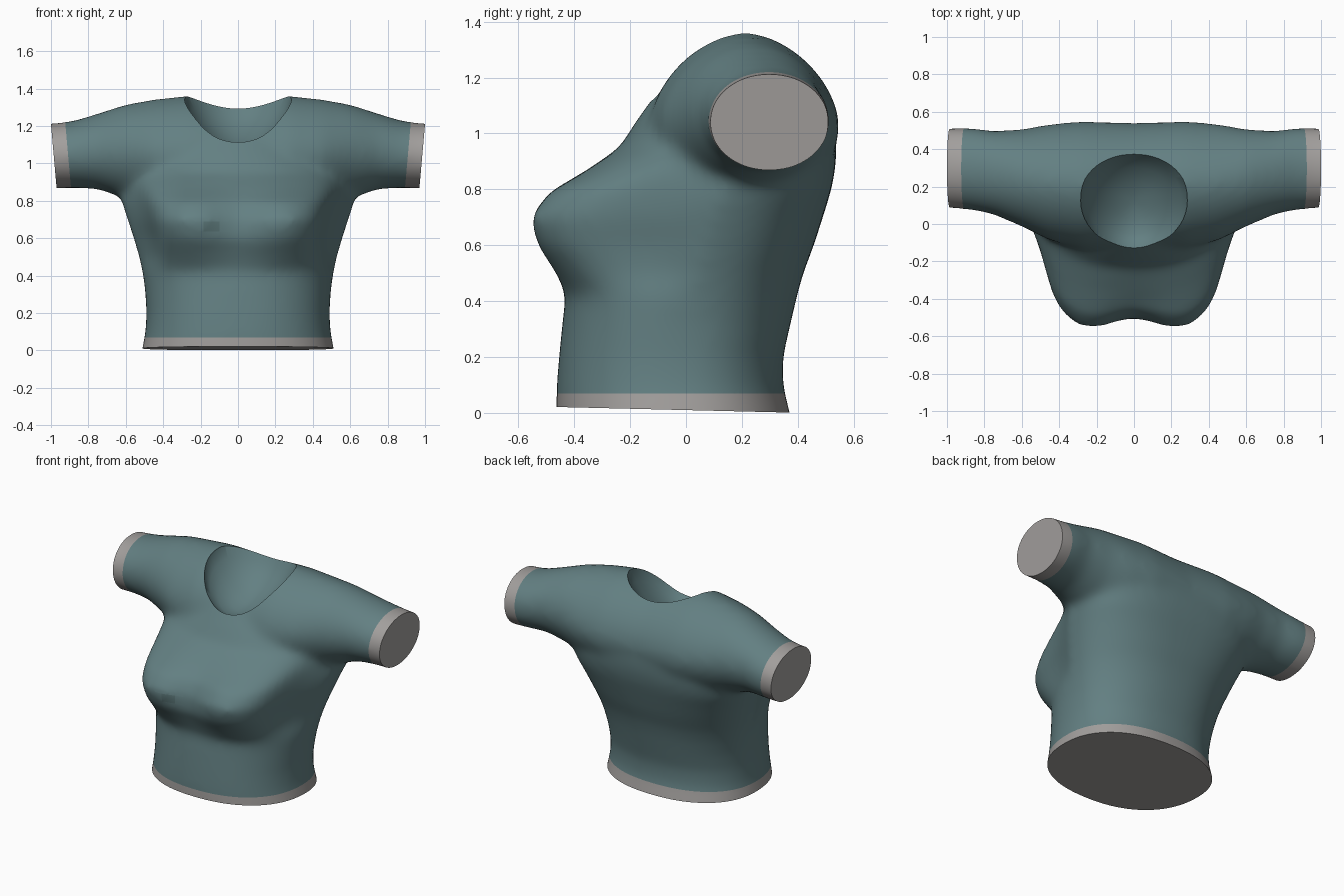
import bpy, bmesh, math

if "Cube" in bpy.data.objects:
    bpy.data.objects.remove(bpy.data.objects["Cube"])


def material(name, rgb):
    m = bpy.data.materials.new(name)
    m.diffuse_color = (*rgb, 1)
    m.use_nodes = True
    m.node_tree.nodes["Principled BSDF"].inputs["Base Color"].default_value = m.diffuse_color
    return m


def loft(bm, rings):
    """Skin closed rings of points and cap both ends."""
    loops = [[bm.verts.new(p) for p in ring] for ring in rings]
    n = len(loops[0])
    for a, b in zip(loops, loops[1:]):
        for i in range(n):
            j = (i + 1) % n
            bm.faces.new((a[i], a[j], b[j], b[i]))
    bm.faces.new(loops[0])
    bm.faces.new(loops[-1])


def make_object(name, bm):
    bmesh.ops.recalc_face_normals(bm, faces=bm.faces)
    mesh = bpy.data.meshes.new(name)
    bm.to_mesh(mesh)
    bm.free()
    ob = bpy.data.objects.new(name, mesh)
    bpy.context.collection.objects.link(ob)
    return ob


def spow(v, e):
    return math.copysign(abs(v) ** e, v)


ANGLES = [2 * math.pi * i / 48 for i in range(48)]


def torso_ring(z, w, front, back, mid, valley):
    """Horizontal section, hollow between and pinched beside the chest."""
    ring = []
    pinch = 0.12 * min(1, valley / 0.06)
    high = min(1, max(0, (z - 0.45) / 0.35))
    for t in ANGLES:
        e = 0.88 - 0.16 * high if math.sin(t) > 0 else 0.88 + 0.1 * high
        c, s = spow(math.cos(t), e), spow(math.sin(t), e)
        x = w * c
        y = mid + s * ((back - mid) if s > 0 else (mid - front))
        if s < 0:
            x *= 1 - pinch * math.sin(-4.08 * s)
            y += valley * math.exp(-(x / 0.19) ** 2)
        ring.append((x, y, z))
    return ring


def sleeve_ring(x, y0, y1, z0, z1):
    """Upright section, slightly pointed towards the neck."""
    e = 1 + 0.15 * min(1, max(0, (0.72 - abs(x)) / 0.27))
    return [(x, (y0 + y1) / 2 + (y1 - y0) / 2 * spow(math.cos(t), e),
             (z0 + z1) / 2 + (z1 - z0) / 2 * spow(math.sin(t), e))
            for t in ANGLES]


# Torso: height, half width, front, back, widest depth, chest hollow
TORSO = [
    (-0.10, 0.53, -0.465, 0.395, -0.03, 0),
    (0.00, 0.515, -0.465, 0.372, -0.03, 0),
    (0.10, 0.495, -0.463, 0.347, -0.03, 0),
    (0.20, 0.49, -0.455, 0.347, -0.02, 0),
    (0.32, 0.497, -0.443, 0.375, 0.00, 0),
    (0.42, 0.512, -0.435, 0.398, 0.03, 0.005),
    (0.50, 0.53, -0.500, 0.420, 0.05, 0.04),
    (0.60, 0.56, -0.590, 0.458, 0.07, 0.085),
    (0.70, 0.592, -0.635, 0.490, 0.10, 0.135),
    (0.79, 0.622, -0.555, 0.518, 0.14, 0.10),
    (0.87, 0.625, -0.390, 0.535, 0.18, 0.04),
    (0.95, 0.58, -0.248, 0.540, 0.20, 0.01),
    (1.05, 0.50, -0.175, 0.520, 0.20, 0),
    (1.14, 0.40, -0.110, 0.475, 0.20, 0),
    (1.22, 0.30, -0.030, 0.420, 0.20, 0),
]
# Yoke and sleeve: x, front, back, bottom, top
SLEEVE = [
    (0.00, -0.13, 0.540, 0.69, 1.355),
    (0.28, -0.13, 0.550, 0.69, 1.362),
    (0.45, -0.09, 0.535, 0.74, 1.343),
    (0.60, -0.015, 0.507, 0.81, 1.316),
    (0.75, 0.05, 0.497, 0.862, 1.267),
    (0.87, 0.075, 0.515, 0.868, 1.230),
    (0.96, 0.083, 0.515, 0.866, 1.216),
    (1.10, 0.085, 0.508, 0.866, 1.210),
]
bm = bmesh.new()
loft(bm, [torso_ring(*r) for r in TORSO])
loft(bm, [sleeve_ring(-r[0], *r[1:]) for r in SLEEVE[:0:-1]]
     + [sleeve_ring(*r) for r in SLEEVE])
shirt = make_object("shirt", bm)


# Neck opening cutter: upright oval with a sloping, dished floor
def neck_ring(r, dip, top=None):
    pts = []
    for t in ANGLES:
        s = math.sin(t)
        if s > 0:
            s = s ** 0.85
        x, y = 0.285 * r * math.cos(t), 0.125 + 0.255 * r * s
        floor = 1.11 + 0.37 * (y + 0.13) + 1.5 * x * x - dip
        pts.append((x, y, top or floor))
    return pts


bm = bmesh.new()
loft(bm, [neck_ring(0.1, 0.11), neck_ring(0.4, 0.10), neck_ring(0.7, 0.07),
          neck_ring(0.88, 0.035), neck_ring(1, -0.005), neck_ring(1.02, 0, 1.6)])
cutter = make_object("neck_cutter", bm)
cutter.hide_render = True

# Fuse the parts, soften the joins and cut the neck
rm = shirt.modifiers.new("fuse", 'REMESH')
rm.mode = 'VOXEL'
rm.voxel_size = 0.02
sm = shirt.modifiers.new("soften", 'SMOOTH')
sm.factor = 0.5
sm.iterations = 24
bo = shirt.modifiers.new("neck", 'BOOLEAN')
bo.operation = 'DIFFERENCE'
bo.solver = 'EXACT'
bo.object = cutter
bpy.context.view_layer.update()
dg = bpy.context.evaluated_depsgraph_get()
mesh = bpy.data.meshes.new_from_object(shirt.evaluated_get(dg))
shirt.modifiers.clear()
shirt.data = mesh
bpy.data.objects.remove(cutter)

mesh.materials.clear()
for m in (material("teal_cloth", (0.125, 0.215, 0.225)),
          material("grey_trim", (0.36, 0.345, 0.335)),
          material("dark_teal_patch", (0.10, 0.175, 0.18))):
    mesh.materials.append(m)

bm = bmesh.new()
bm.from_mesh(mesh)


def cut(co, no, trim=False, faces=None):
    faces = bm.faces[:] if faces is None else faces
    geom = list({e for f in faces for e in f.edges}) \
        + list({v for f in faces for v in f.verts}) + list(faces)
    res = bmesh.ops.bisect_plane(bm, geom=geom, dist=1e-5, plane_co=co,
                                 plane_no=no, clear_outer=trim)
    if trim:
        edges = [e for e in res["geom_cut"]
                 if isinstance(e, bmesh.types.BMEdge) and e.is_boundary]
        bmesh.ops.holes_fill(bm, edges=edges, sides=0)


# Flat closed ends and hem lines
cut((0, 0, 0.01), (0, -0.024, -1), True)
cut((0, 0, 0.07), (0, 0, -1))
for s in (1, -1):
    cut((s * 0.985, 0, 1.04), (s, 0, -0.088), True)
    cut((s * 0.908, 0, 1.04), (s, 0, -0.088))

# Small square patch on the chest
X0, X1, Z0, Z1 = -0.185, -0.10, 0.636, 0.69
for co, no in (((X0, 0, 0), (1, 0, 0)), ((X1, 0, 0), (1, 0, 0)),
               ((0, 0, Z0), (0, 0, 1)), ((0, 0, Z1), (0, 0, 1))):
    near = [f for f in bm.faces if f.calc_center_median().y < -0.3
            and X0 - 0.05 < f.calc_center_median().x < X1 + 0.05
            and Z0 - 0.05 < f.calc_center_median().z < Z1 + 0.05]
    cut(co, no, faces=near)

# Colour by position
for f in bm.faces:
    c = f.calc_center_median()
    f.material_index = 0
    if c.z < 0.07 or abs(c.x) - 0.088 * (c.z - 1.04) > 0.908:
        f.material_index = 1
    elif X0 < c.x < X1 and Z0 < c.z < Z1 and c.y < -0.3:
        f.material_index = 2
bmesh.ops.recalc_face_normals(bm, faces=bm.faces)
bm.to_mesh(mesh)
bm.free()

bpy.context.view_layer.objects.active = shirt
shirt.select_set(True)
bpy.ops.object.shade_smooth_by_angle(angle=math.radians(60))
